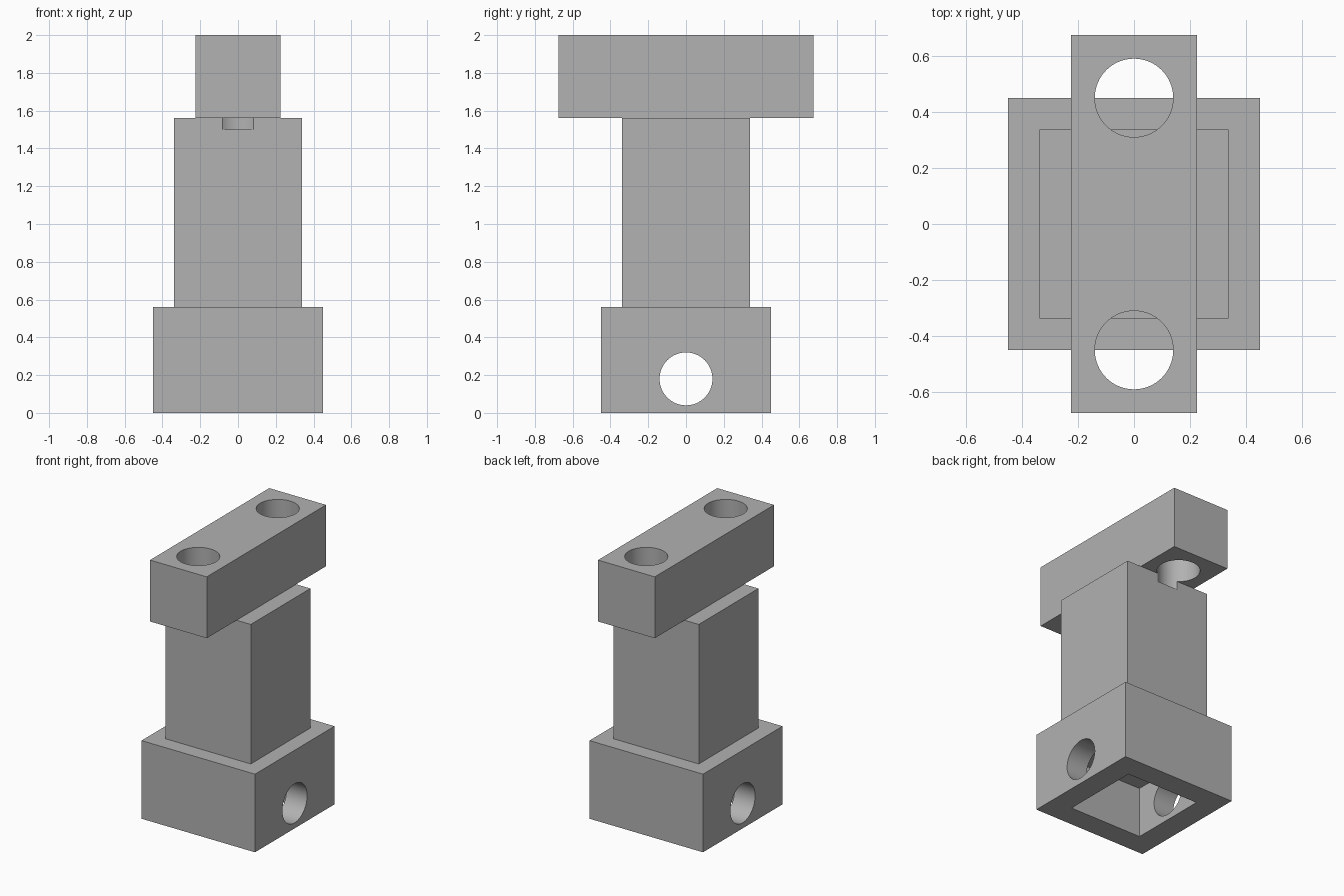
import bpy
from math import pi, radians

cube = bpy.data.objects.get("Cube")
if cube:
    bpy.data.objects.remove(cube, do_unlink=True)

GREY = (0.445, 0.445, 0.445, 1)
grey = bpy.data.materials.new("plain grey")
grey.use_nodes = True
grey.diffuse_color = GREY
grey.node_tree.nodes["Principled BSDF"].inputs["Base Color"].default_value = GREY

BASE_TOP, COLUMN_TOP, TOP = 0.56, 1.56, 2.0
CAVITY_TOP, HOLE_R = 0.36, 0.14


def block(name, width, depth, bottom, top):
    bpy.ops.mesh.primitive_cube_add(size=1, location=(0, 0, (bottom + top) / 2))
    ob = bpy.context.object
    ob.name = name
    ob.scale = (width, depth, top - bottom)
    bpy.ops.object.transform_apply(location=True, rotation=False, scale=True)
    ob.data.materials.append(grey)
    return ob


def rod(name, length, location, rotation=(0, 0, 0)):
    bpy.ops.mesh.primitive_cylinder_add(vertices=64, radius=HOLE_R, depth=length,
                                        location=location, rotation=rotation)
    ob = bpy.context.object
    ob.name = name
    ob.data.materials.append(grey)
    return ob


def cut(target, cutters):
    bpy.ops.object.select_all(action='DESELECT')
    target.select_set(True)
    bpy.context.view_layer.objects.active = target
    for c in cutters:
        mod = target.modifiers.new("cut", 'BOOLEAN')
        mod.operation = 'DIFFERENCE'
        mod.solver = 'EXACT'
        mod.object = c
        bpy.ops.object.modifier_apply(modifier=mod.name)
    bpy.ops.object.shade_smooth_by_angle(angle=radians(30))


# Solid parts
base = block("base", 0.9, 0.9, 0, BASE_TOP)
column = block("column", 0.675, 0.675, BASE_TOP, COLUMN_TOP)
bar = block("top_bar", 0.45, 1.35, COLUMN_TOP, TOP)

# Open cavity under the base, and the cross hole through its side walls
cavity = block("cavity_cutter", 0.575, 0.575, -0.1, CAVITY_TOP)
cross = rod("cross_hole_cutter", 1.2, (0, 0, 0.18), (0, pi / 2, 0))
cut(base, [cavity, cross])

# Bar holes, which also notch the top edges of the column
bar_holes = [rod("bar_hole_cutter", 0.6, (0, y, 1.8)) for y in (-0.45, 0.45)]
cut(bar, bar_holes)
cut(column, bar_holes)

for c in [cavity, cross] + bar_holes:
    bpy.data.objects.remove(c, do_unlink=True)
